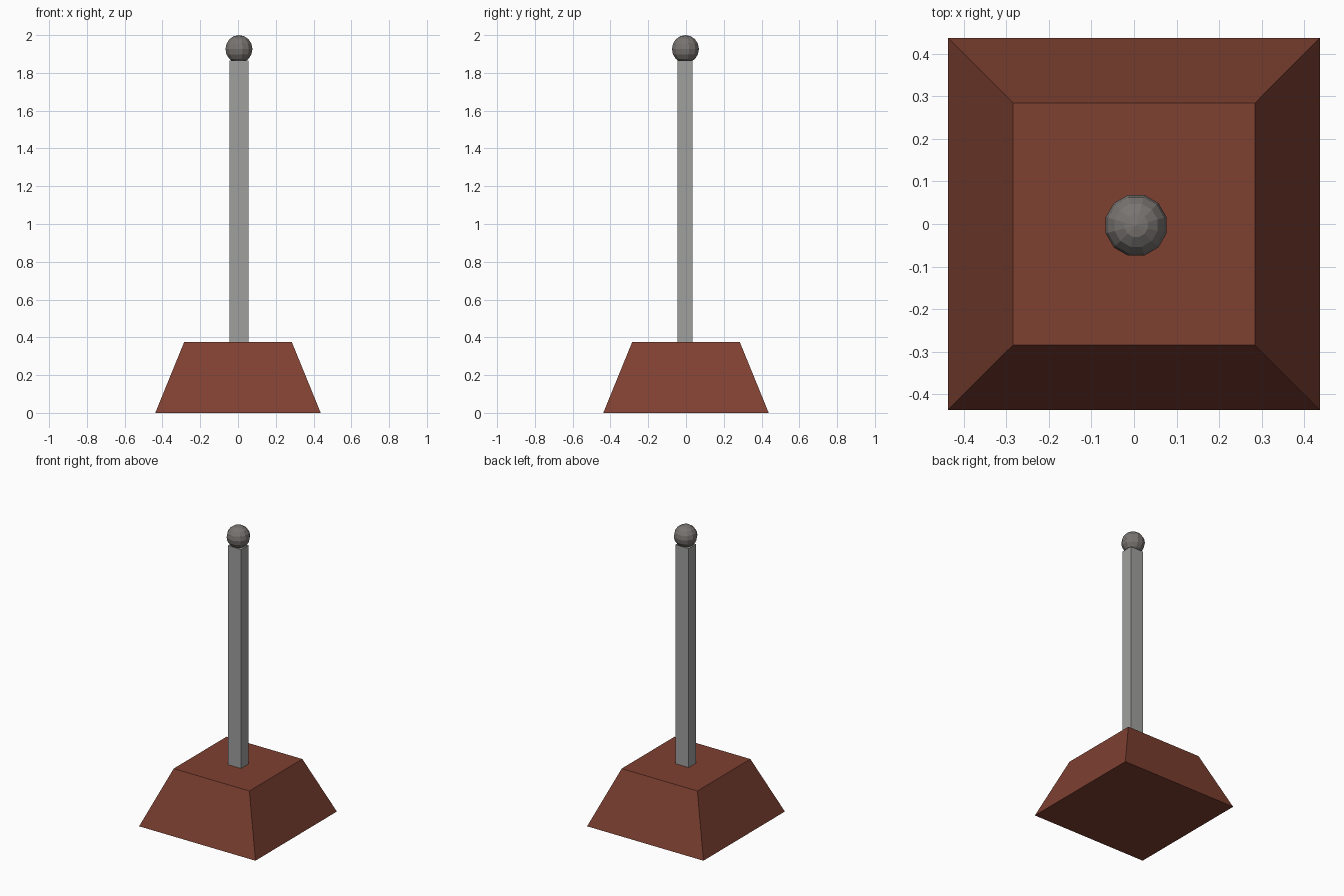
import bpy, bmesh, math
from mathutils import Matrix, Vector

if "Cube" in bpy.data.objects:
    bpy.data.objects.remove(bpy.data.objects["Cube"])


def material(name, rgb):
    m = bpy.data.materials.new(name)
    m.diffuse_color = (*rgb, 1)
    m.use_nodes = True
    m.node_tree.nodes["Principled BSDF"].inputs["Base Color"].default_value = m.diffuse_color
    return m


def add(name, bm, mat):
    bmesh.ops.recalc_face_normals(bm, faces=bm.faces)
    me = bpy.data.meshes.new(name)
    bm.to_mesh(me)
    bm.free()
    me.materials.append(mat)
    ob = bpy.data.objects.new(name, me)
    bpy.context.collection.objects.link(ob)
    return ob


def block(size, centre, taper=1.0):
    """Box whose top is scaled by taper."""
    bm = bmesh.new()
    bmesh.ops.create_cube(bm, size=1)
    for v in bm.verts:
        k = taper if v.co.z > 0 else 1.0
        v.co = Vector((v.co.x * size[0] * k, v.co.y * size[1] * k,
                       v.co.z * size[2])) + Vector(centre)
    return bm


brown = material("red_brown", (0.21, 0.052, 0.031))
grey = material("light_grey", (0.35, 0.35, 0.345))
dark = material("dark_grey", (0.19, 0.175, 0.165))

# Tapered foot
add("base", block((0.876, 0.876, 0.375), (0, 0, 0.1875), 0.285 / 0.438), brown)

# Rectangular post
add("post", block((0.10, 0.08, 1.495), (0.005, -0.005, 1.1175)), grey)

# Faceted ball on top
bm = bmesh.new()
bmesh.ops.create_uvsphere(bm, u_segments=12, v_segments=8, radius=0.074)
bmesh.ops.transform(bm, verts=bm.verts,
                    matrix=Matrix.Translation((0.005, -0.003, 1.926))
                    @ Matrix.Rotation(math.radians(15), 4, 'Z'))
add("ball", bm, dark)
